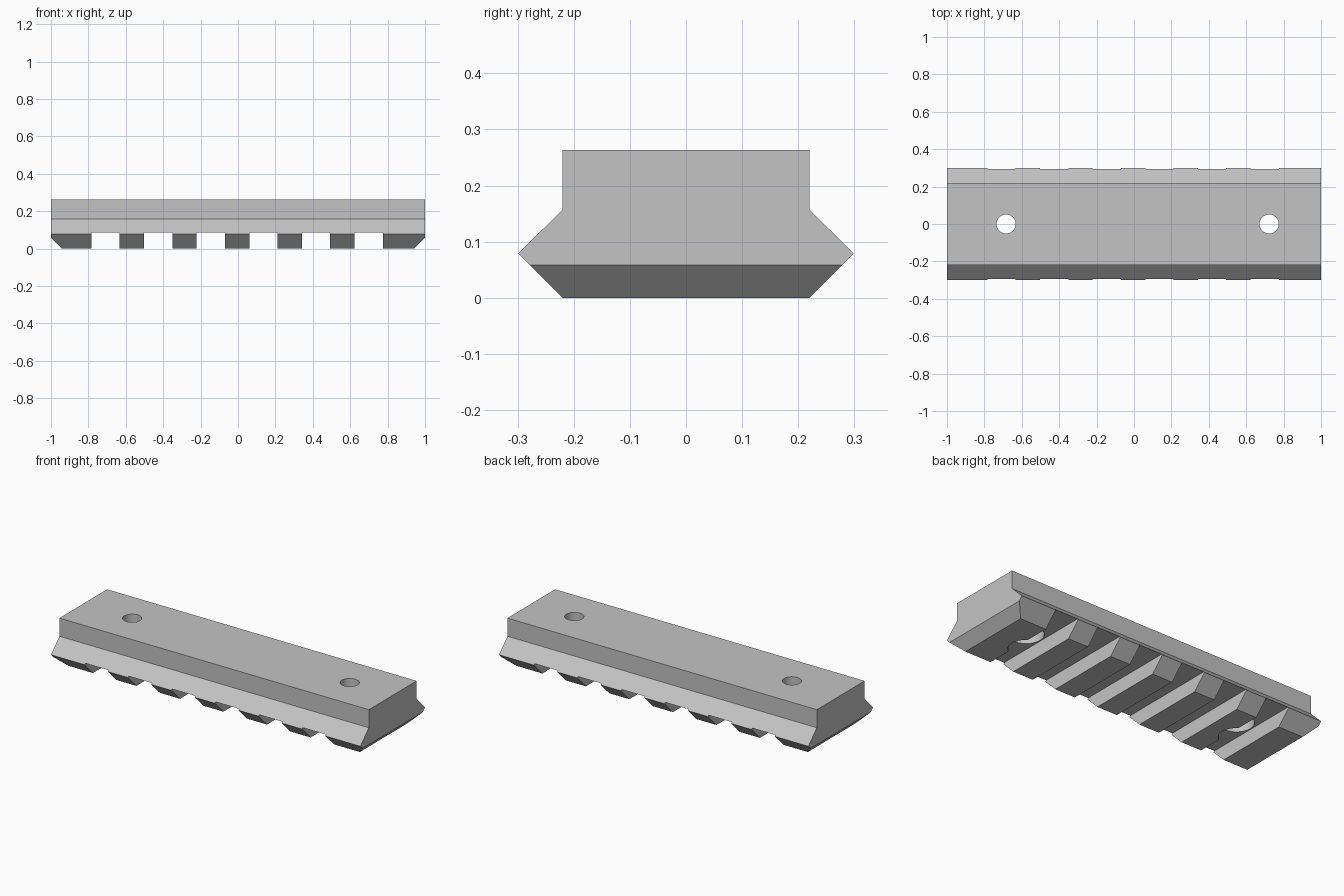
import bpy
import bmesh
from mathutils import Matrix, Vector

cube = bpy.data.objects.get("Cube")
if cube:
    bpy.data.objects.remove(cube, do_unlink=True)

HEIGHT = 0.263
PITCH, SLOT_WIDTH, SLOT_DEPTH = 0.2813, 0.151, 0.085
FIRST_SLOT = -0.708

metal = bpy.data.materials.new("light grey metal")
metal.use_nodes = True
GREY = (0.55, 0.55, 0.55, 1)
metal.diffuse_color = GREY
metal.node_tree.nodes["Principled BSDF"].inputs["Base Color"].default_value = GREY


def make_object(name, bm):
    bmesh.ops.recalc_face_normals(bm, faces=bm.faces)
    mesh = bpy.data.meshes.new(name)
    bm.to_mesh(mesh)
    bm.free()
    mesh.materials.append(metal)
    obj = bpy.data.objects.new(name, mesh)
    bpy.context.collection.objects.link(obj)
    return obj


def cylinder(name, x, radius, bottom, top):
    bm = bmesh.new()
    place = Matrix.Translation((x, 0, (bottom + top) / 2))
    bmesh.ops.create_cone(bm, cap_ends=True, segments=48, radius1=radius,
                          radius2=radius, depth=top - bottom, matrix=place)
    return make_object(name, bm)


def box(name, x, width, top):
    bm = bmesh.new()
    place = Matrix.Translation((x, 0, top - 0.5)) @ Matrix.Diagonal((width, 1, 1, 1))
    bmesh.ops.create_cube(bm, size=1, matrix=place)
    return make_object(name, bm)


# Rail body: mirrored dovetail profile extruded along x
half = [(0.22, 0), (0.299, 0.079), (0.22, 0.157), (0.22, HEIGHT)]
profile = half + [(-y, z) for y, z in reversed(half)]
bm = bmesh.new()
face = bm.faces.new([bm.verts.new((-1, y, z)) for y, z in profile])
result = bmesh.ops.extrude_face_region(bm, geom=[face])
moved = [v for v in result["geom"] if isinstance(v, bmesh.types.BMVert)]
bmesh.ops.translate(bm, verts=moved, vec=(2, 0, 0))

# Chamfered lower edge at both ends
for side in (-1, 1):
    bmesh.ops.bisect_plane(bm, geom=bm.verts[:] + bm.edges[:] + bm.faces[:],
                           plane_co=Vector((side, 0, 0.058)),
                           plane_no=Vector((side, 0, -1)), clear_outer=True)
    bmesh.ops.holes_fill(bm, edges=bm.edges[:], sides=0)
rail = make_object("rail_body", bm)

# Cross slots under the rail, then bolt holes with counterbores
cutters = [box("slot_cutter", FIRST_SLOT + i * PITCH, SLOT_WIDTH, SLOT_DEPTH)
           for i in range(6)]
for x in (-0.684, 0.722):
    cutters.append(cylinder("hole_cutter", x, 0.051, -0.1, HEIGHT + 0.1))
    cutters.append(cylinder("counterbore_cutter", x, 0.093, -0.1, 0.14))

bpy.ops.object.select_all(action='DESELECT')
bpy.context.view_layer.objects.active = rail
rail.select_set(True)
for cutter in cutters:
    cutter.hide_render = True
    cut = rail.modifiers.new("cut", 'BOOLEAN')
    cut.operation = 'DIFFERENCE'
    cut.solver = 'EXACT'
    cut.object = cutter
    bpy.ops.object.modifier_apply(modifier=cut.name)
    bpy.data.objects.remove(cutter, do_unlink=True)

bpy.ops.object.shade_smooth_by_angle()
